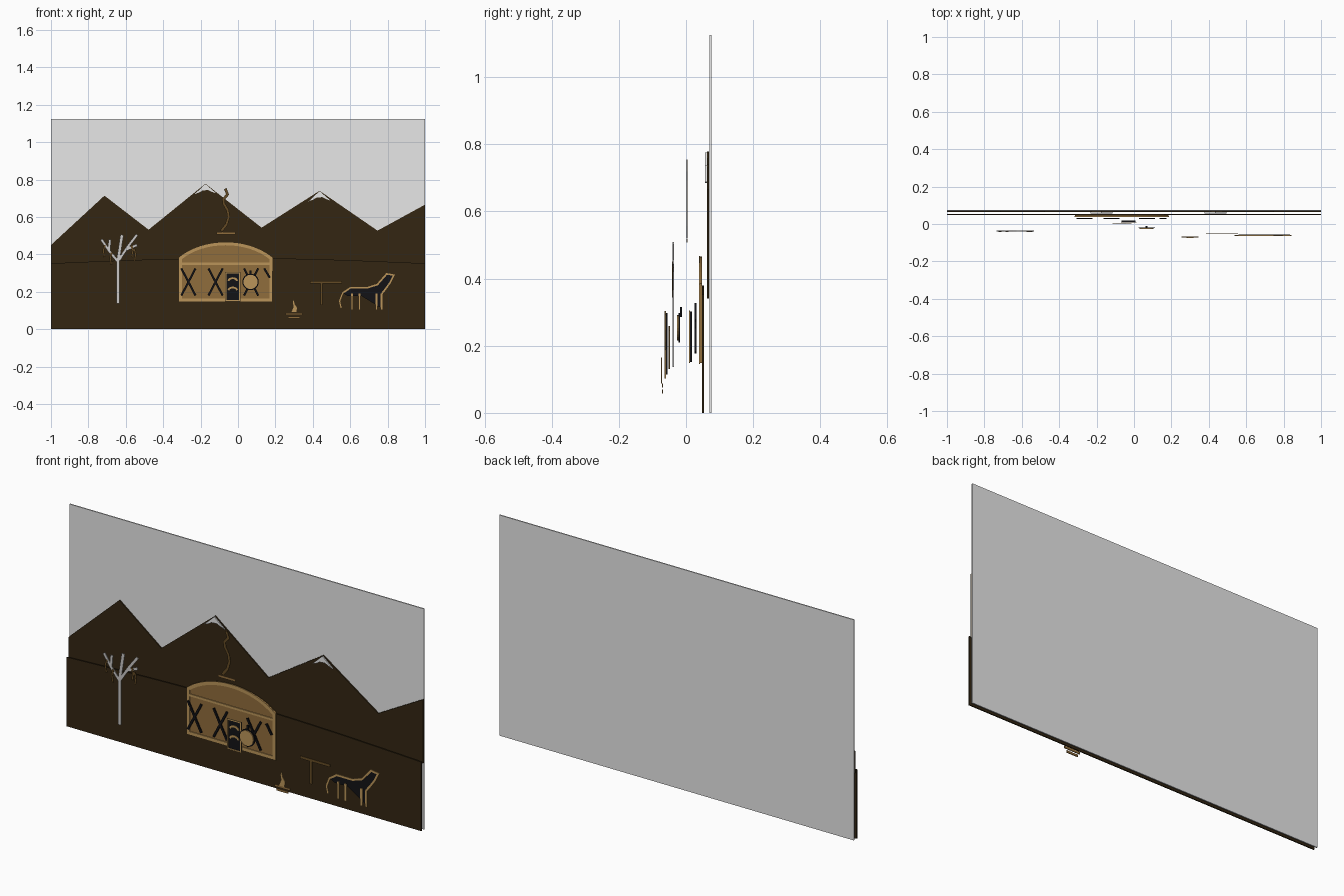
import bpy, bmesh, math
from mathutils import Vector

cube = bpy.data.objects.get("Cube")
if cube:
    bpy.data.objects.remove(cube, do_unlink=True)


def material(name, color):
    m = bpy.data.materials.new(name)
    m.use_nodes = True
    m.diffuse_color = (*color, 1)
    m.node_tree.nodes["Principled BSDF"].inputs["Base Color"].default_value = (*color, 1)
    return m


PALE = material("pale grey", (0.8, 0.8, 0.8))
EARTH = material("dark earth", (0.033, 0.019, 0.006))
FELT = material("felt brown", (0.28, 0.153, 0.045))
GOLD = material("light gold", (0.5, 0.3, 0.1))
WOOD = material("wood brown", (0.13, 0.07, 0.018))
BLACK = material("black", (0.006, 0.006, 0.008))
BARK = material("birch grey", (0.6, 0.58, 0.57))


def build(name, polygons, y, mat, depth=0.006):
    """Extrude flat x-z polygons backwards from the front plane y."""
    bm = bmesh.new()
    for poly in polygons:
        face = bm.faces.new([bm.verts.new((x, y, z)) for x, z in poly])
        new = bmesh.ops.extrude_face_region(bm, geom=[face], use_keep_orig=True)["geom"]
        verts = [v for v in new if isinstance(v, bmesh.types.BMVert)]
        bmesh.ops.translate(bm, verts=verts, vec=(0, depth, 0))
    bmesh.ops.recalc_face_normals(bm, faces=bm.faces)
    mesh = bpy.data.meshes.new(name)
    bm.to_mesh(mesh)
    bm.free()
    mesh.materials.append(mat)
    obj = bpy.data.objects.new(name, mesh)
    bpy.context.collection.objects.link(obj)
    return obj


def stroke(points, width, closed=False):
    """Mitred ribbon of quads along a path."""
    p = [Vector(q) for q in points]
    n = len(p)
    sides = []
    for i in range(n):
        a = p[i - 1] if i or closed else None
        b = p[(i + 1) % n] if i < n - 1 or closed else None
        d1 = (p[i] - a).normalized() if a else (b - p[i]).normalized()
        d2 = (b - p[i]).normalized() if b else d1
        n1, n2 = Vector((-d1.y, d1.x)), Vector((-d2.y, d2.x))
        m = (n1 + n2).normalized()
        m *= width / 2 / max(m.dot(n1), 0.5)
        sides.append((p[i] + m, p[i] - m))
    count = n if closed else n - 1
    return [(sides[i][0], sides[(i + 1) % n][0], sides[(i + 1) % n][1], sides[i][1])
            for i in range(count)]


def arc(cx, cz, rx, rz, start, end, steps):
    return [(cx + rx * math.cos(math.radians(start + (end - start) * i / steps)),
             cz + rz * math.sin(math.radians(start + (end - start) * i / steps)))
            for i in range(steps + 1)]


def rect(x0, x1, z0, z1):
    return [(x0, z0), (x1, z0), (x1, z1), (x0, z1)]


# Backdrop, mountains and ground
build("sky_panel", [rect(-1, 1, 0, 1.125)], 0.07, PALE)
ridge = [(-1, 0.45), (-0.714, 0.714), (-0.478, 0.532), (-0.174, 0.778),
         (0.126, 0.543), (0.436, 0.74), (0.746, 0.527), (1, 0.666)]
build("mountains", [ridge + [(1, 0.34), (-1, 0.34)]], 0.063, EARTH)
for name, px, pz in (("snow_cap_tall", -0.174, 0.776), ("snow_cap_low", 0.436, 0.738)):
    cap = [(0, 0), (0.058, -0.05), (0.035, -0.042), (0.015, -0.032),
           (-0.015, -0.034), (-0.035, -0.046), (-0.058, -0.054)]
    build(name, [[(px + x, pz + z) for x, z in cap]], 0.057, PALE)
hill = [(1 - i / 10, 0.352 + 0.028 * math.cos((1 - i / 10) * math.pi / 2))
        for i in range(21)]
build("ground", [[(-1, 0), (1, 0)] + hill], 0.048, EARTH)

# Round tent: wall and roof with trim
cx, half, base, eave = -0.066, 0.25, 0.148, 0.35
roof = arc(cx, 0.255, 0.32, 0.21, 38.5, 141.5, 16)
outline = [(cx - half, base), (cx + half, base)] + roof
build("tent_felt", [outline], 0.042, FELT)
inner = [(cx + (x - cx) * 0.97, z + (0.007 if z < 0.2 else -0.007)) for x, z in outline]
build("tent_trim", stroke(inner, 0.018, True)
      + stroke([(cx - half, eave), (cx + half, eave)], 0.012), 0.038, GOLD, 0.004)

# Wall lattice
lattice = []
for x in (-0.265, -0.12, 0.07):
    for s in (-1, 1):
        lattice += stroke([(x - s * 0.038, 0.18), (x + s * 0.038, 0.325)], 0.011)
lattice += stroke([(0.14, 0.325), (0.17, 0.275)], 0.011)
build("wall_lattice", lattice, 0.026, BLACK)

# Door with frame and curved ornaments
door = rect(-0.066, 0.009, 0.152, 0.302)
build("door", [door], 0.012, BLACK)
ornament = stroke(door, 0.007, True)
for z in (0.255, 0.205):
    ornament += stroke(arc(-0.028, z, 0.024, 0.018, 10, 170, 8), 0.01)
build("door_ornament", ornament, 0.009, GOLD, 0.003)

# Hanging drum
build("drum_strap", stroke([(0.067, 0.285), (0.067, 0.315)], 0.012), -0.018, BLACK)
build("drum_rim", [arc(0.067, 0.253, 0.044, 0.044, 0, 345, 23)], -0.022, BLACK, 0.004)
build("drum_skin", [arc(0.067, 0.253, 0.038, 0.038, 0, 345, 23)], -0.027, GOLD, 0.005)

# Smoke above its vent ring
smoke = [(-0.09, 0.525), (-0.062, 0.56), (-0.05, 0.6), (-0.055, 0.635),
         (-0.075, 0.67), (-0.078, 0.695), (-0.056, 0.72), (-0.068, 0.752)]
build("smoke", stroke(smoke, 0.014), 0.001, WOOD, 0.003)
build("vent_ring", [rect(-0.114, -0.014, 0.507, 0.52)], 0.001, FELT, 0.003)

# Bare tree with ribbons
tree = stroke([(-0.641, 0.137), (-0.641, 0.37), (-0.62, 0.505)], 0.017)
for branch in ([(-0.641, 0.36), (-0.69, 0.42), (-0.73, 0.48)],
               [(-0.636, 0.37), (-0.59, 0.44), (-0.54, 0.505)],
               [(-0.69, 0.42), (-0.685, 0.48)],
               [(-0.6, 0.425), (-0.54, 0.45)]):
    tree += stroke(branch, 0.014)
build("tree", tree, -0.04, BARK, 0.004)
ribbons = []
for x, z in ((-0.712, 0.45), (-0.675, 0.41), (-0.57, 0.45), (-0.555, 0.43)):
    s = -1 if x < -0.64 else 1
    ribbons += stroke([(x, z), (x + s * 0.008, z - 0.03), (x + s * 0.002, z - 0.065)], 0.01)
build("tree_ribbons", ribbons, -0.042, WOOD, 0.003)

# Hitching post
build("hitching_post", stroke([(0.385, 0.252), (0.555, 0.252)], 0.014)
      + stroke([(0.447, 0.13), (0.447, 0.25)], 0.012), -0.052, WOOD, 0.005)

# Horse
back = [(0.56, 0.195), (0.6, 0.222), (0.69, 0.222), (0.745, 0.24), (0.795, 0.297),
        (0.835, 0.29), (0.815, 0.25), (0.79, 0.215), (0.77, 0.19)]
build("horse_body", [back + [(0.762, 0.115), (0.66, 0.178), (0.585, 0.178)]],
      -0.06, BLACK, 0.005)
lines = stroke([(0.552, 0.112), (0.543, 0.15)] + back, 0.011)
for x in (0.61, 0.65, 0.74, 0.768):
    lines += stroke([(x, 0.102), (x, 0.19)], 0.012)
build("horse_outline", lines, -0.064, GOLD, 0.004)

# Campfire
build("fire_logs", [rect(0.255, 0.345, 0.076, 0.087), rect(0.268, 0.332, 0.058, 0.069)],
      -0.072, FELT, 0.004)
build("flame", [[(0.282, 0.088), (0.315, 0.088), (0.318, 0.115), (0.305, 0.135),
                 (0.298, 0.165), (0.29, 0.145), (0.295, 0.12)]], -0.075, GOLD, 0.004)
